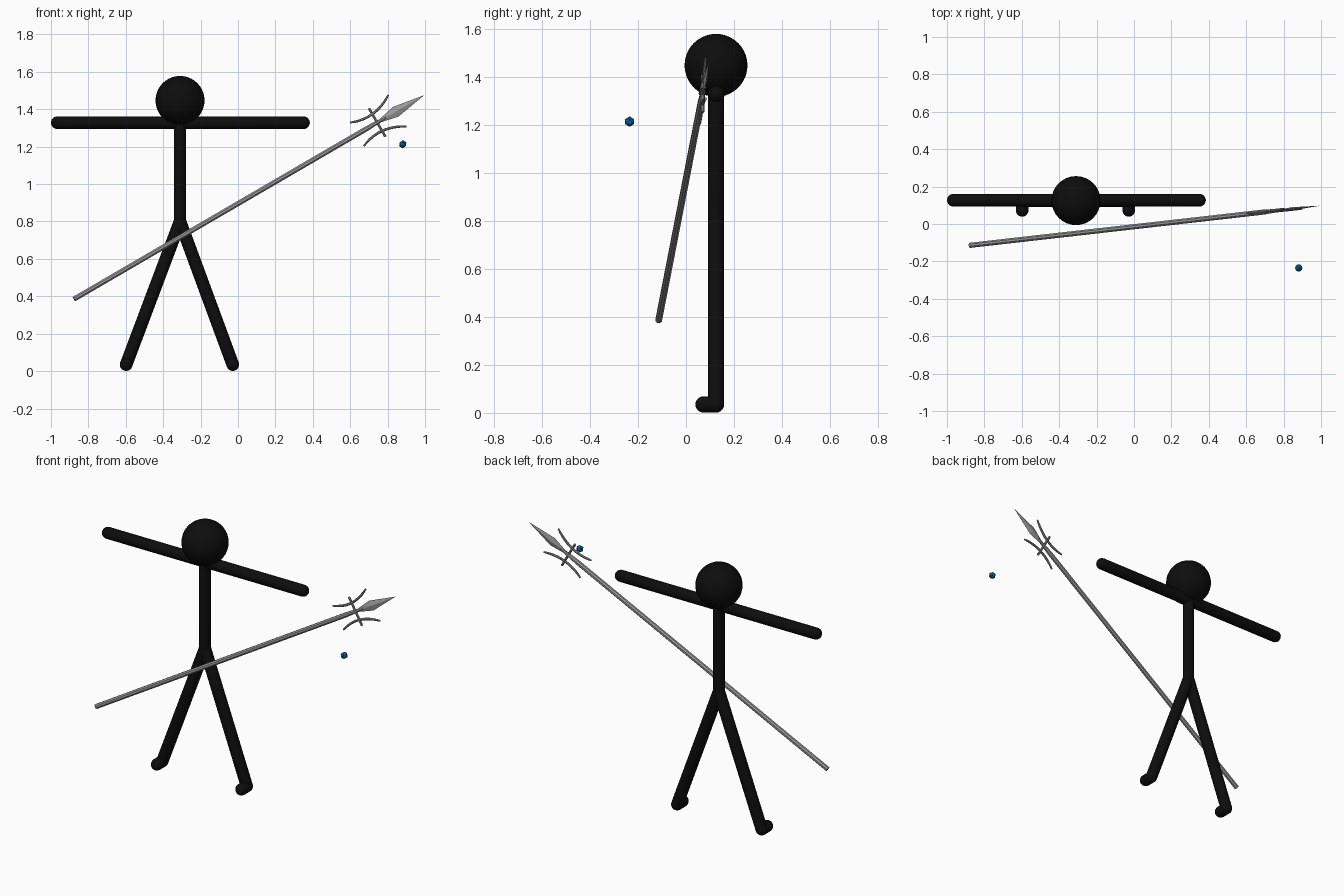
import bpy, bmesh, math
from mathutils import Vector, Matrix

if "Cube" in bpy.data.objects:
    bpy.data.objects.remove(bpy.data.objects["Cube"])


def material(name, rgb):
    m = bpy.data.materials.new(name)
    m.diffuse_color = (*rgb, 1)
    m.use_nodes = True
    m.node_tree.nodes["Principled BSDF"].inputs["Base Color"].default_value = m.diffuse_color
    return m


BLACK = material("black", (0.004, 0.004, 0.004))
GREY = material("steel grey", (0.33, 0.33, 0.33))
BLUE = material("blue", (0.005, 0.15, 0.38))


def finish(name, bm, mat, matrix=Matrix(), smooth=False):
    bmesh.ops.recalc_face_normals(bm, faces=bm.faces)
    me = bpy.data.meshes.new(name)
    bm.to_mesh(me)
    bm.free()
    me.transform(matrix)
    me.materials.append(mat)
    for p in me.polygons:
        p.use_smooth = smooth
    ob = bpy.data.objects.new(name, me)
    bpy.context.collection.objects.link(ob)
    return ob


def sweep(rings, sides):
    """Tube from rings of (centre, radius, side axis u, side axis v), capped."""
    bm = bmesh.new()
    loops = []
    for c, r, u, v in rings:
        angles = [2 * math.pi * (i + 0.5) / sides for i in range(sides)]
        loops.append([bm.verts.new(c + r * (math.cos(a) * u + math.sin(a) * v)) for a in angles])
    for a, b in zip(loops, loops[1:]):
        for i in range(sides):
            j = (i + 1) % sides
            bm.faces.new((a[i], a[j], b[j], b[i]))
    bm.faces.new(loops[0])
    bm.faces.new(loops[-1])
    return bm


def capsule(name, a, b, r):
    """Round-ended limb between two points."""
    a, b = Vector(a), Vector(b)
    d = (b - a).normalized()
    u = d.orthogonal().normalized()
    v = d.cross(u)
    steps = [math.pi / 2 * k / 6 for k in range(7)]
    rings = [(a - d * r * math.cos(t), max(r * math.sin(t), 0.001), u, v) for t in steps]
    rings += [(b + d * r * math.cos(t), max(r * math.sin(t), 0.001), u, v) for t in reversed(steps)]
    return finish(name, sweep(rings, 24), BLACK, smooth=True)


# Stick figure
CX, CY, R = -0.31, 0.125, 0.034
bm = bmesh.new()
bmesh.ops.create_uvsphere(bm, u_segments=32, v_segments=20, radius=0.131)
finish("head", bm, BLACK, Matrix.Translation((CX, CY, 1.447)), True)
capsule("torso", (CX, CY, 1.36), (CX, CY, 0.80), 0.033)
capsule("arms", (-0.966, CY + 0.002, 1.328), (0.35, CY + 0.002, 1.328), R)
for side, label in ((-1, "right"), (1, "left")):
    fx = CX - 0.003 + side * 0.285
    capsule(label + "_leg", (CX, CY, 0.80), (fx, CY, 0.035), R)
    capsule(label + "_foot", (fx, CY, 0.035), (fx, 0.073, 0.035), R)

# Spear frame: local x runs along the shaft, z is sideways in the blade plane
BUTT, TIP = Vector((-0.877, -0.114, 0.385)), Vector((0.995, 0.098, 1.475))
LENGTH = (TIP - BUTT).length
d = (TIP - BUTT).normalized()
n = d.cross(Vector((-d.z, 0, d.x)).normalized()).normalized()
w = d.cross(n).normalized()
if w.z < 0:
    w = -w
n = w.cross(d)
FRAME = Matrix.Translation(BUTT) @ Matrix((d, n, w)).transposed().to_4x4()
X, Y, Z = Vector((1, 0, 0)), Vector((0, 1, 0)), Vector((0, 0, 1))

# Shaft with tapered end
rings = [(X * s, r, Y, Z) for s, r in ((0, 0.0145), (1.82, 0.0145), (1.94, 0.008))]
finish("spear_shaft", sweep(rings, 8), GREY, FRAME)

# Flat diamond blade
bm = bmesh.new()
outline = [bm.verts.new(p) for p in ((1.90, 0, -0.008), (2.0, 0, -0.03), (LENGTH, 0, 0),
                                     (2.0, 0, 0.03), (1.90, 0, 0.008))]
for t in (-0.009, 0.009):
    ridge = bm.verts.new((2.0, t, 0))
    for i in range(5):
        if i != 4:
            bm.faces.new((outline[i], outline[i + 1], ridge))
    bm.faces.new((outline[4], outline[0], ridge))
finish("spear_blade", bm, GREY, FRAME)

# Crossbar and the two curved guards
FORK = 1.885
rings = [(Vector((FORK, 0, z)), 0.007, X, Y) for z in (-0.088, 0.088)]
finish("crossbar", sweep(rings, 8), GREY, FRAME)
for side, label in ((1, "upper"), (-1, "lower")):
    rings = []
    for k in range(13):
        t = k / 6 - 1
        centre = Vector((FORK + 0.126 * t, 0, side * (0.052 + 0.033 * t * t + 0.012 * t)))
        tangent = Vector((0.126, 0, side * (0.066 * t + 0.012))).normalized()
        rings.append((centre, 0.0075 - 0.0025 * abs(t) ** 4, Y, tangent.cross(Y)))
    finish(label + "_guard", sweep(rings, 8), GREY, FRAME)

# Small floating gem
bm = bmesh.new()
bmesh.ops.create_icosphere(bm, subdivisions=1, radius=0.022)
finish("gem", bm, BLUE, Matrix.Translation((0.881, -0.235, 1.213)))
